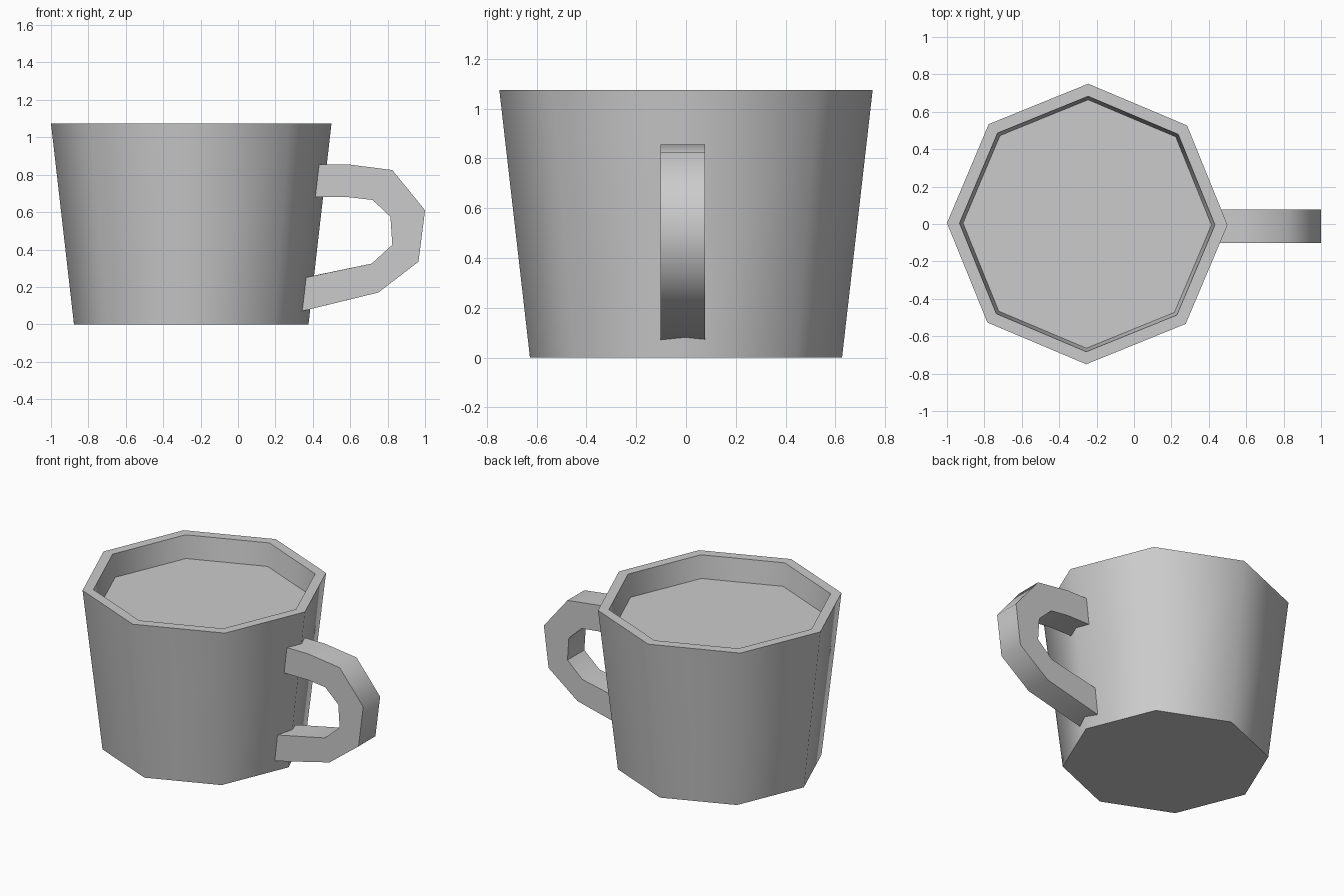
import bpy, bmesh, math

old = bpy.data.objects.get("Cube")
if old:
    bpy.data.objects.remove(old, do_unlink=True)

# One grey for the whole mug
grey = bpy.data.materials.new("grey")
grey.use_nodes = True
COLOR = (0.6, 0.6, 0.6, 1)
grey.diffuse_color = COLOR
grey.node_tree.nodes["Principled BSDF"].inputs["Base Color"].default_value = COLOR


def finish(name, bm):
    bmesh.ops.recalc_face_normals(bm, faces=bm.faces)
    mesh = bpy.data.meshes.new(name)
    bm.to_mesh(mesh)
    bm.free()
    mesh.materials.append(grey)
    obj = bpy.data.objects.new(name, mesh)
    bpy.context.collection.objects.link(obj)
    bpy.ops.object.select_all(action="DESELECT")
    obj.select_set(True)
    bpy.context.view_layer.objects.active = obj
    bpy.ops.object.shade_smooth_by_angle(angle=math.radians(50))
    return obj


# Cup body: octagonal rings from base up, over the rim and down to the drink
SIDES, CENTRE_X = 8, -0.25
profile = [(0.627, 0), (0.75, 1.075), (0.683, 1.075), (0.664, 0.925)]
bm = bmesh.new()
rings = []
for radius, z in profile:
    angles = [math.tau * i / SIDES - 0.007 for i in range(SIDES)]
    rings.append([bm.verts.new((CENTRE_X + radius * math.cos(a), radius * math.sin(a), z))
                  for a in angles])
for low, high in zip(rings, rings[1:]):
    for i in range(SIDES):
        j = (i + 1) % SIDES
        bm.faces.new((low[i], low[j], high[j], high[i]))
bm.faces.new(rings[0])
bm.faces.new(rings[-1])
finish("cup", bm)

# Handle: outer and inner outlines joined across three columns,
# the middle one shortened so the ends hug the cup's corner
outer = [(0.425, 0.855), (0.59, 0.855), (0.825, 0.825), (1.0, 0.61),
         (0.965, 0.335), (0.75, 0.17), (0.34, 0.07)]
inner = [(0.41, 0.68), (0.59, 0.68), (0.72, 0.665), (0.815, 0.575),
         (0.825, 0.425), (0.715, 0.325), (0.36, 0.25)]
LAST = len(outer) - 1


def column(bm, line, y, inset):
    verts = []
    for i, (x, z) in enumerate(line):
        if i == 0:
            x += inset
        elif i == LAST:
            x, z = x + inset, z + inset * 0.24
        verts.append(bm.verts.new((x, y, z)))
    return verts


bm = bmesh.new()
columns = [(column(bm, outer, y, inset), column(bm, inner, y, inset))
           for y, inset in ((-0.102, 0), (0, 0.04), (0.077, 0.01))]
for (out_a, in_a), (out_b, in_b) in zip(columns, columns[1:]):
    for a, b in ((out_a, out_b), (in_a, in_b)):
        for i in range(LAST):
            bm.faces.new((a[i], a[i + 1], b[i + 1], b[i]))
    for i in (0, LAST):
        bm.faces.new((out_a[i], out_b[i], in_b[i], in_a[i]))
for out, inn in (columns[0], columns[-1]):
    for i in range(LAST):
        bm.faces.new((out[i], out[i + 1], inn[i + 1], inn[i]))
finish("handle", bm)
